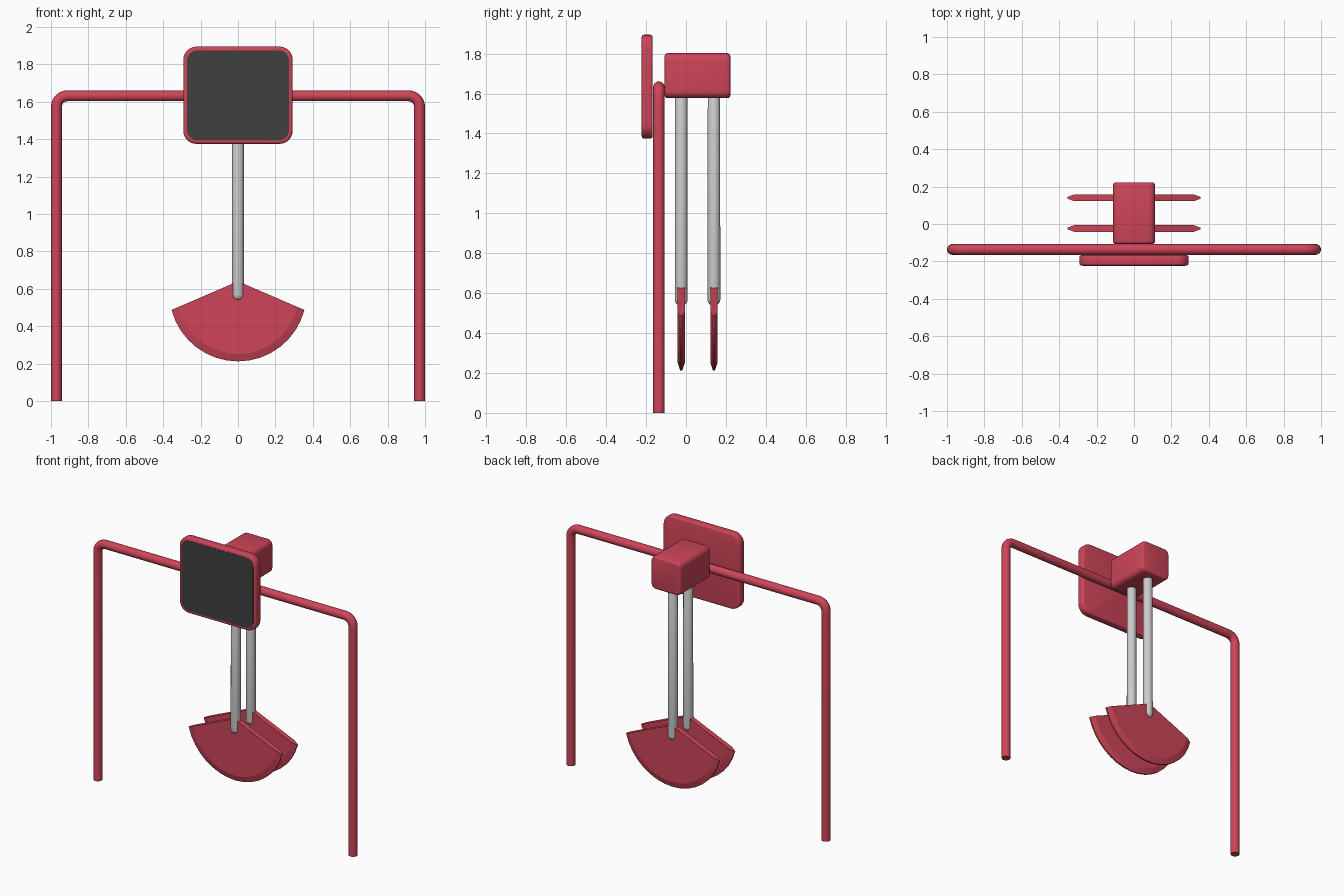
import bpy, bmesh, math

if "Cube" in bpy.data.objects:
    bpy.data.objects.remove(bpy.data.objects["Cube"])


def material(name, color):
    m = bpy.data.materials.new(name)
    m.diffuse_color = color
    m.use_nodes = True
    m.node_tree.nodes["Principled BSDF"].inputs["Base Color"].default_value = m.diffuse_color
    return m


RED = material("red_paint", (0.62, 0.06, 0.10, 1))
DARK = material("dark_screen", (0.05, 0.05, 0.05, 1))


def select(ob):
    bpy.ops.object.select_all(action='DESELECT')
    ob.select_set(True)
    bpy.context.view_layer.objects.active = ob


def finish(bm, name, mat=None, smooth=True):
    bmesh.ops.recalc_face_normals(bm, faces=bm.faces[:])
    me = bpy.data.meshes.new(name)
    bm.to_mesh(me)
    bm.free()
    ob = bpy.data.objects.new(name, me)
    bpy.context.collection.objects.link(ob)
    if mat:
        me.materials.append(mat)
    if smooth:
        select(ob)
        bpy.ops.object.shade_smooth_by_angle(angle=math.radians(35))
    return ob


def rounded_slab(name, w, y0, y1, z0, z1, corner, edge, mat):
    """Box with large corners in the front view and softened front/back rims."""
    bm = bmesh.new()
    bmesh.ops.create_cube(bm, size=1)
    for v in bm.verts:
        v.co.x *= w
        v.co.y = (y0 + y1) / 2 + v.co.y * (y1 - y0)
        v.co.z = (z0 + z1) / 2 + v.co.z * (z1 - z0)
    depth = [e for e in bm.edges if abs(e.verts[0].co.y - e.verts[1].co.y) > 1e-4]
    bmesh.ops.bevel(bm, geom=depth, offset=corner, segments=6, profile=0.5, affect='EDGES')
    if edge:
        rim = [e for e in bm.edges if e.calc_face_angle(0) > 1.0]
        bmesh.ops.bevel(bm, geom=rim, offset=edge, segments=3, profile=0.5, affect='EDGES')
    return finish(bm, name, mat)


def tube_frame():
    """Round tube bent into an upside-down U."""
    x, z, r, y = 0.971, 1.632, 0.06, -0.136
    right = [(x, 0.0)]
    for i in range(9):
        a = math.pi / 2 * i / 8
        right.append((x - r + r * math.cos(a), z - r + r * math.sin(a)))
    path = right + [(-px, pz) for px, pz in reversed(right)]
    cu = bpy.data.curves.new("tube_frame", 'CURVE')
    cu.dimensions = '3D'
    cu.bevel_depth = 0.029
    cu.bevel_resolution = 6
    cu.use_fill_caps = True
    sp = cu.splines.new('POLY')
    sp.points.add(len(path) - 1)
    for p, (px, pz) in zip(sp.points, path):
        p.co = (px, y, pz, 1)
    ob = bpy.data.objects.new("tube_frame", cu)
    bpy.context.collection.objects.link(ob)
    cu.materials.append(RED)
    select(ob)
    bpy.ops.object.convert(target='MESH')
    bpy.ops.object.shade_smooth_by_angle(angle=math.radians(35))


def rod(name, y):
    """Capsule: a sphere whose upper half is pulled up into the housing."""
    r, low, top = 0.032, 0.536, 1.65
    bm = bmesh.new()
    bmesh.ops.create_uvsphere(bm, u_segments=24, v_segments=12, radius=r)
    for v in bm.verts:
        v.co.z += (top - r) if v.co.z > 1e-4 else low + r
        v.co.y += y
    finish(bm, name)


def blade(name, y):
    """Fan-shaped seat with a thinned curved edge."""
    n, cz, apex, slope = 16, 0.579, 0.64, 0.431

    def arc(radius, dy):
        # end of the arc lies on the straight top edge
        k = cz - apex
        x = (-slope * k + math.sqrt((slope * k) ** 2 - (1 + slope ** 2) * (k * k - radius ** 2))) / (1 + slope ** 2)
        end = math.atan2(x, cz - (apex - slope * x))
        angles = [end * (2 * i / n - 1) for i in range(n + 1)]
        return [bm.verts.new((radius * math.sin(a), y + dy, cz - radius * math.cos(a))) for a in angles]

    bm = bmesh.new()
    rings = [arc(r, d) for r, d in ((0.328, -0.018), (0.367, -0.005), (0.367, 0.005), (0.328, 0.018))]
    tips = [[bm.verts.new((sx * 0.012, y + d, apex - 0.012 * slope)) for sx in (-1, 1)]
            for d in (-0.018, 0.018)]
    for a, b in zip(rings, rings[1:]):
        for i in range(n):
            bm.faces.new((a[i], a[i + 1], b[i + 1], b[i]))
    for ring, tip in ((rings[0], tips[0]), (rings[3], tips[1])):
        bm.faces.new(ring + [tip[1], tip[0]])
    for end, s in ((0, 0), (n, 1)):
        bm.faces.new([tips[0][s]] + [r[end] for r in rings] + [tips[1][s]])
    bm.faces.new((tips[0][0], tips[0][1], tips[1][1], tips[1][0]))
    finish(bm, name, RED, smooth=False)


# Frame, display board and housing
tube_frame()
rounded_slab("display_board", 0.585, -0.222, -0.167, 1.375, 1.895, 0.07, 0.012, RED)
rounded_slab("display_screen", 0.545, -0.2235, -0.21, 1.395, 1.875, 0.055, 0, DARK)
rounded_slab("pivot_housing", 0.226, -0.107, 0.222, 1.577, 1.803, 0.035, 0.015, RED)

# Two hanging pendulums
for label, y in (("front", -0.024), ("rear", 0.14)):
    rod(label + "_rod", y)
    blade(label + "_blade", y)
